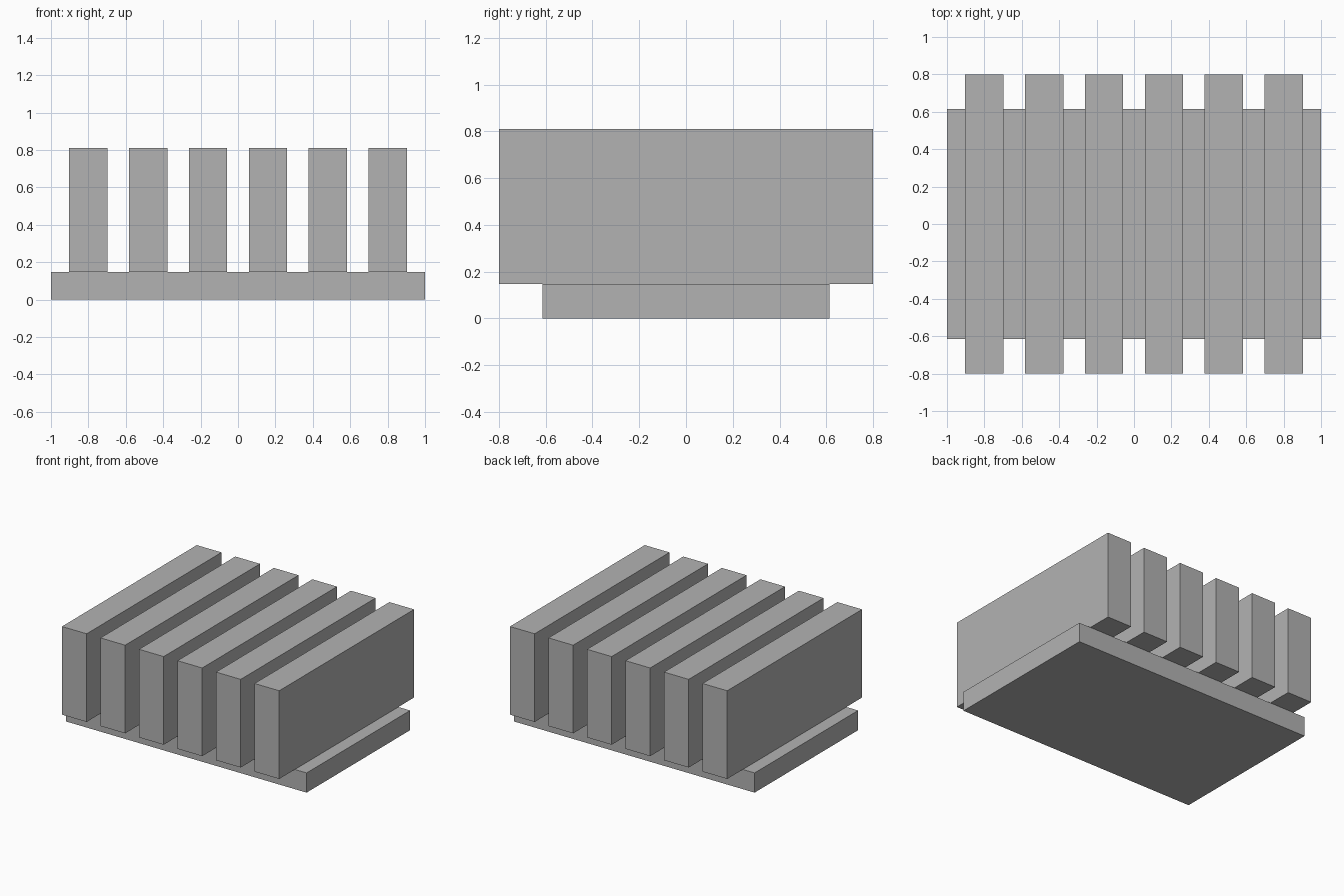
import bpy

default_cube = bpy.data.objects.get("Cube")
if default_cube:
    bpy.data.objects.remove(default_cube, do_unlink=True)

# Single grey material
GREY = (0.45, 0.45, 0.45, 1.0)
grey = bpy.data.materials.new("plain_grey")
grey.use_nodes = True
grey.diffuse_color = GREY
grey.node_tree.nodes["Principled BSDF"].inputs["Base Color"].default_value = GREY


def add_box(name, x, bottom, width, depth, height):
    """Flat-faced box standing on the given bottom height."""
    bpy.ops.mesh.primitive_cube_add(size=1, location=(x, 0, bottom + height / 2))
    box = bpy.context.object
    box.name = name
    box.scale = (width, depth, height)
    bpy.ops.object.transform_apply(location=False, rotation=False, scale=True)
    box.data.materials.append(grey)
    return box


# Base plate
BASE_HEIGHT = 0.148
add_box("base_plate", 0, 0, 2.0, 1.228, BASE_HEIGHT)

# Row of upright slabs overhanging the base at front and back
SLABS = 6
SPACING = 0.32
for i in range(SLABS):
    x = (i - (SLABS - 1) / 2) * SPACING
    add_box(f"upright_slab_{i + 1}", x, BASE_HEIGHT, 0.205, 1.6, 0.662)
